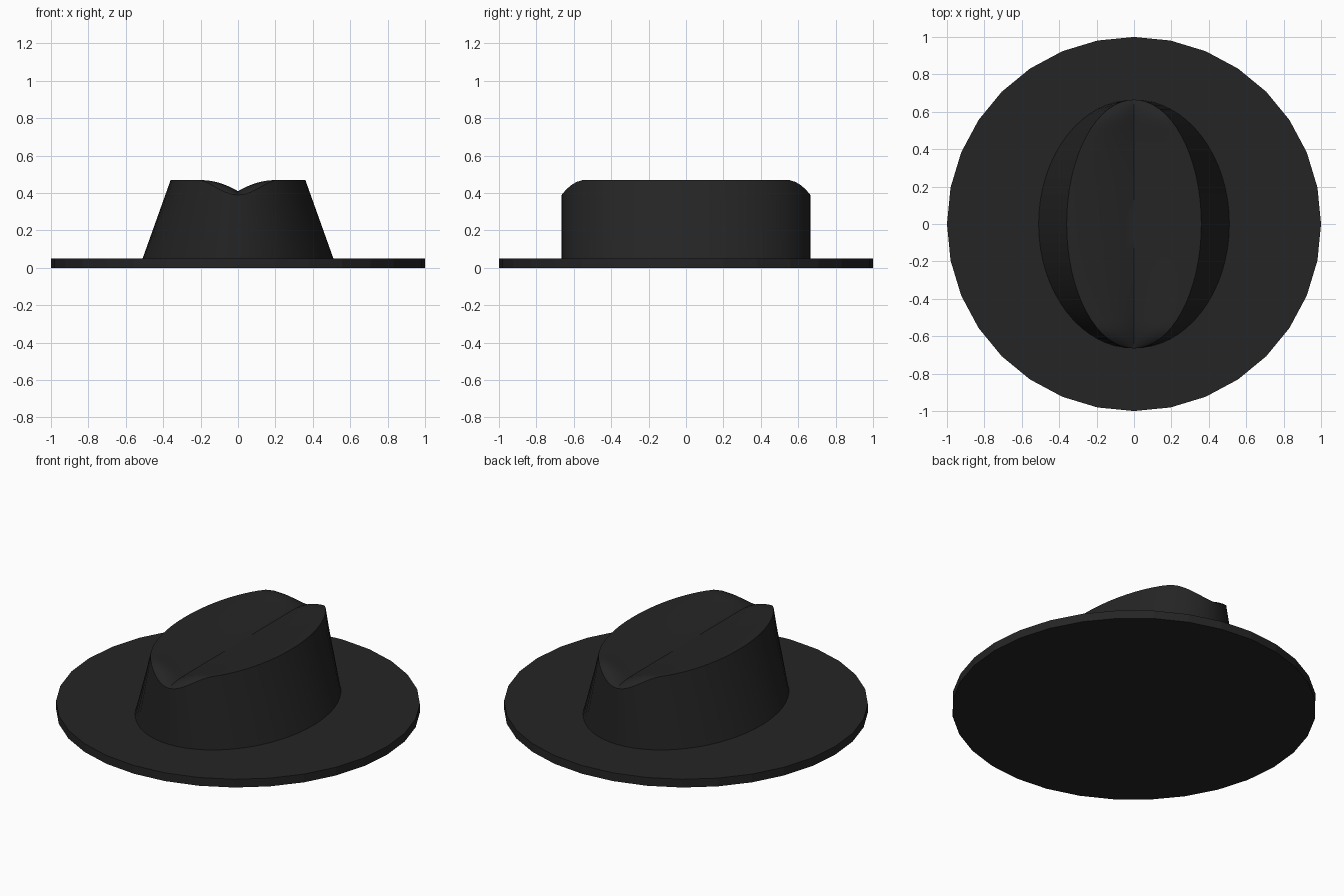
import bpy, bmesh, math

if "Cube" in bpy.data.objects:
    bpy.data.objects.remove(bpy.data.objects["Cube"])

felt = bpy.data.materials.new("black_felt")
felt.diffuse_color = (0.018, 0.018, 0.018, 1)
felt.use_nodes = True
felt.node_tree.nodes["Principled BSDF"].inputs["Base Color"].default_value = felt.diffuse_color


def make_object(name, bm):
    bmesh.ops.recalc_face_normals(bm, faces=bm.faces)
    mesh = bpy.data.meshes.new(name)
    bm.to_mesh(mesh)
    bm.free()
    mesh.materials.append(felt)
    ob = bpy.data.objects.new(name, mesh)
    bpy.context.collection.objects.link(ob)
    return ob


# Brim: flat 32-sided disc
brim_h = 0.05
bm = bmesh.new()
ring = [bm.verts.new((math.cos(k * math.tau / 32), math.sin(k * math.tau / 32), 0))
        for k in range(32)]
base = bm.faces.new(ring)
ext = bmesh.ops.extrude_face_region(bm, geom=[base], use_keep_orig=True)
for v in ext["geom"]:
    if isinstance(v, bmesh.types.BMVert):
        v.co.z = brim_h
make_object("brim", bm)

# Crown: oval wall leaning in at the sides, creased top dropping at both ends
LEN, BASE_W, TOP_W = 0.665, 0.51, 0.36
ROWS, COLS = 32, 16


def top_height(t, y):
    end = max(0.0, (abs(y) - 0.54) / 0.125)
    rim = 0.47 - 0.08 * end ** 2
    crease = 0.41 - 0.02 * end ** 2
    return crease + (rim - crease) * (1 - (1 - abs(t)) ** 2)


bm = bmesh.new()
rows = []
for i in range(ROWS + 1):
    a = -math.pi / 2 + math.pi * i / ROWS
    y, w = LEN * math.sin(a), math.cos(a)
    row = [bm.verts.new((-BASE_W * w, y, brim_h))]
    for j in range(COLS + 1):
        t = 2 * j / COLS - 1
        row.append(bm.verts.new((TOP_W * w * t, y, top_height(t, y))))
    row.append(bm.verts.new((BASE_W * w, y, brim_h)))
    rows.append(row)
for r0, r1 in zip(rows, rows[1:]):
    for j in range(len(r0) - 1):
        bm.faces.new((r0[j], r0[j + 1], r1[j + 1], r1[j]))
bmesh.ops.remove_doubles(bm, verts=bm.verts, dist=0.0005)
crown = make_object("crown", bm)

bpy.ops.object.select_all(action='DESELECT')
crown.select_set(True)
bpy.context.view_layer.objects.active = crown
bpy.ops.object.shade_smooth_by_angle(angle=math.radians(35))
